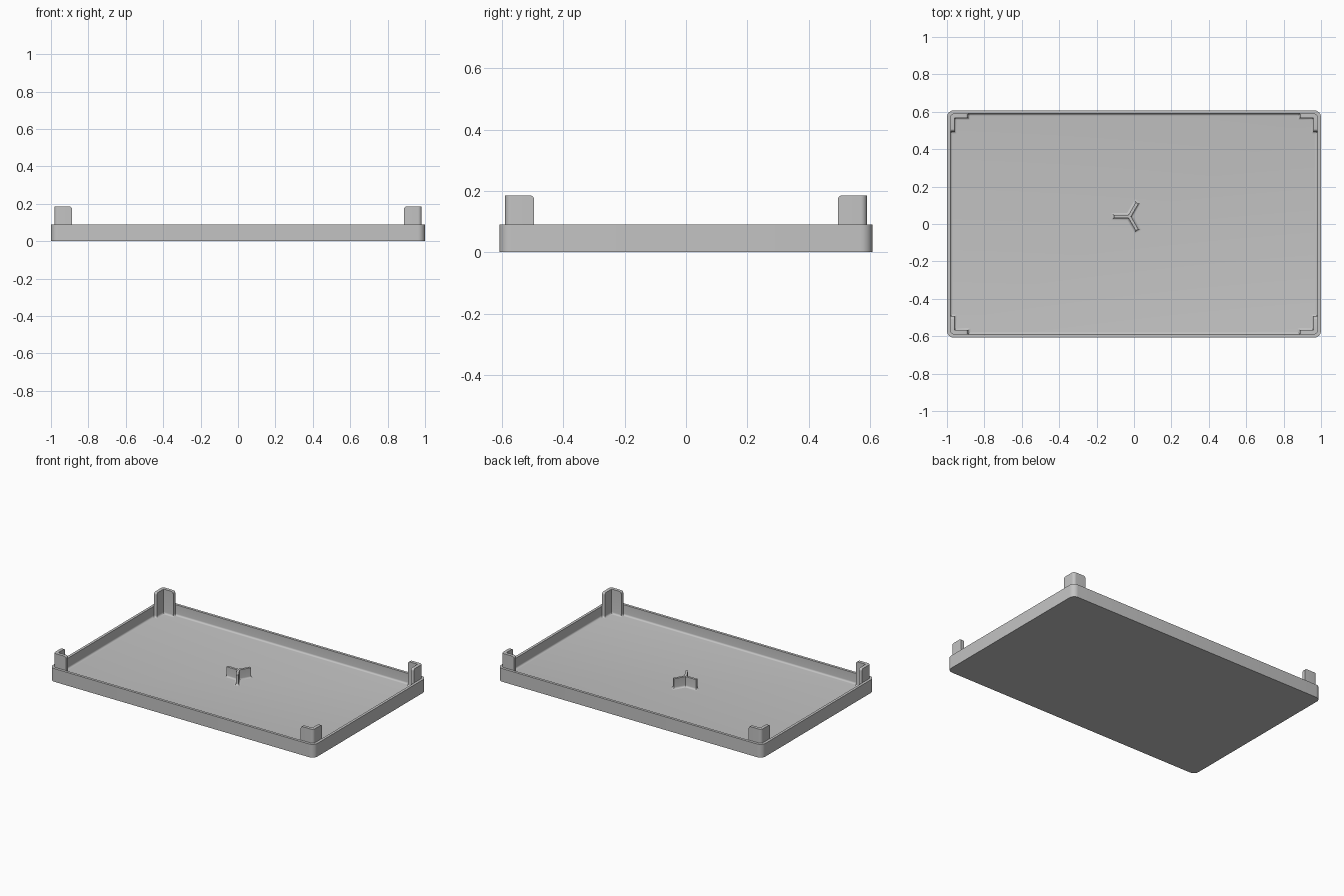
import bpy, bmesh, math
from mathutils import Matrix, Vector

HX, HY = 1.0, 0.608            # half size of the tray
RIM, FLOOR = 0.09, 0.018       # rim height, floor thickness
WALL, CORNER = 0.018, 0.038    # wall thickness, outer corner radius
FILLET = 0.012                 # blend where walls and ribs meet the floor
POST_TOP, POST_LEN, POST_THICK = 0.185, 0.095, 0.022

if "Cube" in bpy.data.objects:
    bpy.data.objects.remove(bpy.data.objects["Cube"], do_unlink=True)

grey = bpy.data.materials.new("plain grey")
grey.use_nodes = True
colour = (0.55, 0.55, 0.55, 1)
grey.diffuse_color = colour
grey.node_tree.nodes["Principled BSDF"].inputs["Base Color"].default_value = colour


def finish(bm, name):
    bmesh.ops.remove_doubles(bm, verts=bm.verts, dist=0.0001)
    bmesh.ops.recalc_face_normals(bm, faces=bm.faces)
    mesh = bpy.data.meshes.new(name)
    bm.to_mesh(mesh)
    bm.free()
    mesh.materials.append(grey)
    obj = bpy.data.objects.new(name, mesh)
    bpy.context.collection.objects.link(obj)
    bpy.ops.object.select_all(action="DESELECT")
    obj.select_set(True)
    bpy.context.view_layer.objects.active = obj
    bpy.ops.object.shade_smooth_by_angle(angle=math.radians(32))
    return obj


def loft(bm, rings):
    """Skin closed rings of points and cap both ends."""
    loops = [[bm.verts.new(p) for p in ring] for ring in rings]
    for a, b in zip(loops, loops[1:]):
        for i in range(len(a)):
            j = (i + 1) % len(a)
            bm.faces.new((a[i], a[j], b[j], b[i]))
    bm.faces.new(loops[0])
    bm.faces.new(loops[-1])


def rounded_ring(inset, z, steps=8):
    r = max(CORNER - inset, 0.006)
    cx, cy = HX - inset - r, HY - inset - r
    ring = []
    for q, (sx, sy) in enumerate(((1, 1), (-1, 1), (-1, -1), (1, -1))):
        for k in range(steps + 1):
            a = (q + k / steps) * math.pi / 2
            ring.append((sx * cx + r * math.cos(a), sy * cy + r * math.sin(a), z))
    return ring


def fillet_steps(steps=5):
    """Pairs of (outward offset, height) from wall to floor."""
    for k in range(steps + 1):
        a = k / steps * math.pi / 2
        yield FILLET * (1 - math.cos(a)), FLOOR + FILLET * (1 - math.sin(a))


# Tray: outer wall, rim, inner wall, blended floor
bm = bmesh.new()
rings = [rounded_ring(0, 0), rounded_ring(0, RIM), rounded_ring(WALL, RIM)]
rings += [rounded_ring(WALL + off, z) for off, z in fillet_steps()]
loft(bm, rings)
finish(bm, "tray")


# Corner posts: L-shaped tabs with rounded top ends and a blended foot
def post_columns():
    """(outer x, outer y, top height) along the L, end to end."""
    hx, hy, r = HX - WALL, HY - WALL, CORNER - WALL
    end = [(off, z) for off, z in fillet_steps()][::-1]
    arm = [(-off, z) for off, z in end]
    top_r = 0.014
    for k in range(6):
        a = k / 5 * math.pi / 2
        arm.append((top_r * (1 - math.cos(a)), POST_TOP - top_r * (1 - math.sin(a))))
    cols = [(hx - POST_LEN + s, hy, z) for s, z in arm]
    for k in range(9):
        a = math.pi / 2 * (1 - k / 8)
        cols.append((hx - r + r * math.cos(a), hy - r + r * math.sin(a), POST_TOP))
    cols += [(hx, hy - POST_LEN + s, z) for s, z in reversed(arm)]
    return cols


def post_section(x, y, top):
    def inner(off, z):
        t = WALL + POST_THICK + off
        return (min(x, HX - t), min(y, HY - t), min(z, top))
    base = FLOOR - 0.004
    ring = [(x, y, base), (x, y, top), inner(0, top)]
    ring += [inner(off, z) for off, z in fillet_steps()]
    return ring + [inner(FILLET, base)]


for side, sx in (("left", 1), ("right", -1)):
    for end, sy in (("back", 1), ("front", -1)):
        bm = bmesh.new()
        loft(bm, [post_section(*c) for c in post_columns()])
        bmesh.ops.scale(bm, vec=(sx, sy, 1), verts=bm.verts)
        finish(bm, f"{end}_{side}_corner_post")

# Three-armed rib standing on the floor
HUB = Vector((-0.025, 0.04, 0))
ARM_LEN, ARM_HALF, RIB_TOP = 0.083, 0.008, 0.087
bm = bmesh.new()
for angle in (60, 180, 300):
    layers = [(FILLET, FLOOR - 0.004)]
    layers += [(off, z) for off, z in fillet_steps()][::-1]
    layers.append((0, RIB_TOP))
    turn = Matrix.Translation(HUB) @ Matrix.Rotation(math.radians(angle), 4, "Z")
    rings = []
    for off, z in layers:
        w, e = ARM_HALF + off, ARM_LEN + off
        back = -w / math.sqrt(3)
        # the inner end is a point, so the arms meet cleanly at the hub
        pts = ((0, 0), (-back, -w), (e, -w), (e, w), (-back, w))
        rings.append([turn @ Vector((x, y, z)) for x, y in pts])
    loft(bm, rings)
# drop the walls buried inside the hub
bmesh.ops.remove_doubles(bm, verts=bm.verts, dist=0.0001)
buried = [f for f in bm.faces if abs(f.normal.z) < 0.9 and
          any((v.co.xy - HUB.xy).length < 0.001 for v in f.verts)]
bmesh.ops.delete(bm, geom=list(set(buried)), context="FACES")
finish(bm, "centre_rib")
